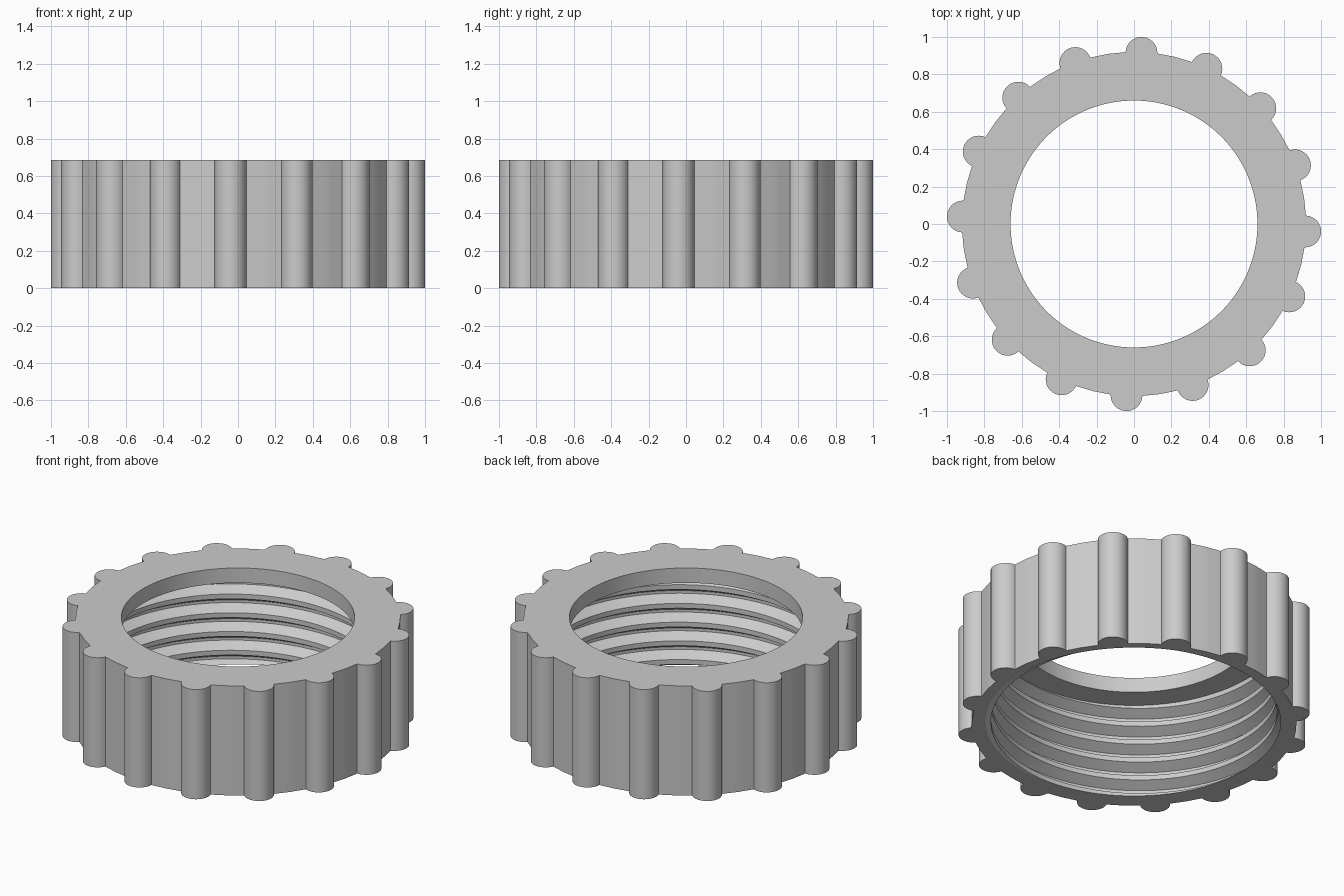
import bpy, bmesh
from math import sin, cos, radians, atan2, hypot, pi

cube = bpy.data.objects.get("Cube")
if cube:
    bpy.data.objects.remove(cube, do_unlink=True)

HEIGHT, LIP_Z = 0.685, 0.592
HOLE_R, ROOT_R, CREST_R = 0.66, 0.871, 0.81
RIB_COUNT, RIB_R, RIB_CENTRE, RIB_START = 16, 0.085, 0.916, radians(-2.5)
BODY_R = hypot(RIB_CENTRE, RIB_R)
PITCH = 0.117

grey = bpy.data.materials.new("grey_plastic")
grey.use_nodes = True
colour = (0.6, 0.6, 0.6, 1)
grey.diffuse_color = colour
grey.node_tree.nodes["Principled BSDF"].inputs["Base Color"].default_value = colour


def finish(name, bm, angle):
    bmesh.ops.recalc_face_normals(bm, faces=bm.faces)
    mesh = bpy.data.meshes.new(name)
    bm.to_mesh(mesh)
    bm.free()
    mesh.materials.append(grey)
    obj = bpy.data.objects.new(name, mesh)
    bpy.context.collection.objects.link(obj)
    bpy.ops.object.select_all(action='DESELECT')
    obj.select_set(True)
    bpy.context.view_layer.objects.active = obj
    bpy.ops.object.shade_smooth_by_angle(angle=radians(angle))


def strips(bm, columns, closed):
    """Join neighbouring columns of vertices, each column being a closed section."""
    pairs = list(zip(columns, columns[1:]))
    if closed:
        pairs.append((columns[-1], columns[0]))
    for a, b in pairs:
        for i in range(len(a)):
            j = (i + 1) % len(a)
            bm.faces.new((a[i], a[j], b[j], b[i]))


# Outer outline in polar form: half-round ribs joined by faceted panels
outline = []
step = 2 * pi / RIB_COUNT
edge = atan2(RIB_R, RIB_CENTRE)
gap = step - 2 * edge
for k in range(RIB_COUNT):
    mid = RIB_START + k * step
    for i in range(17):
        t = -pi / 2 + pi * i / 16
        x, y = RIB_CENTRE + RIB_R * cos(t), RIB_R * sin(t)
        outline.append((mid + atan2(y, x), hypot(x, y)))
    # Panel in two flat facets, sampled so that the bore stays round
    for i in range(1, 6):
        off = gap * (i % 3) / 6 - gap / 4
        r = BODY_R * cos(gap / 4) / cos(off)
        outline.append((mid + edge + gap * i / 6, r))

# Ring body with an inward lip at the top
bm = bmesh.new()
columns = []
for a, r in outline:
    section = [(HOLE_R, LIP_Z), (HOLE_R, HEIGHT), (r, HEIGHT),
               (r, 0), (ROOT_R, 0), (ROOT_R, LIP_Z)]
    columns.append([bm.verts.new((q * cos(a), q * sin(a), z)) for q, z in section])
strips(bm, columns, True)
finish("ring_body", bm, 25)

# Internal helical thread, trimmed level at the rim and under the lip
bm = bmesh.new()
profile = [(ROOT_R + 0.002, -0.051), (CREST_R, -0.015),
           (CREST_R, 0.015), (ROOT_R + 0.002, 0.051)]
columns = []
SEGMENTS, TURNS = 96, 7
for s in range(SEGMENTS * TURNS + 1):
    a = radians(125) + 2 * pi * s / SEGMENTS
    rise = PITCH * s / SEGMENTS - 0.148
    columns.append([bm.verts.new((q * cos(a), q * sin(a), z + rise)) for q, z in profile])
strips(bm, columns, False)
for z, direction in ((0, -1), (LIP_Z, 1)):
    cut = bmesh.ops.bisect_plane(bm, geom=bm.verts[:] + bm.edges[:] + bm.faces[:],
                                 plane_co=(0, 0, z), plane_no=(0, 0, direction),
                                 clear_outer=True)
    rim = [e for e in cut["geom_cut"] if isinstance(e, bmesh.types.BMEdge)]
    bmesh.ops.triangle_fill(bm, edges=rim, use_beauty=True)
finish("inner_thread", bm, 25)
